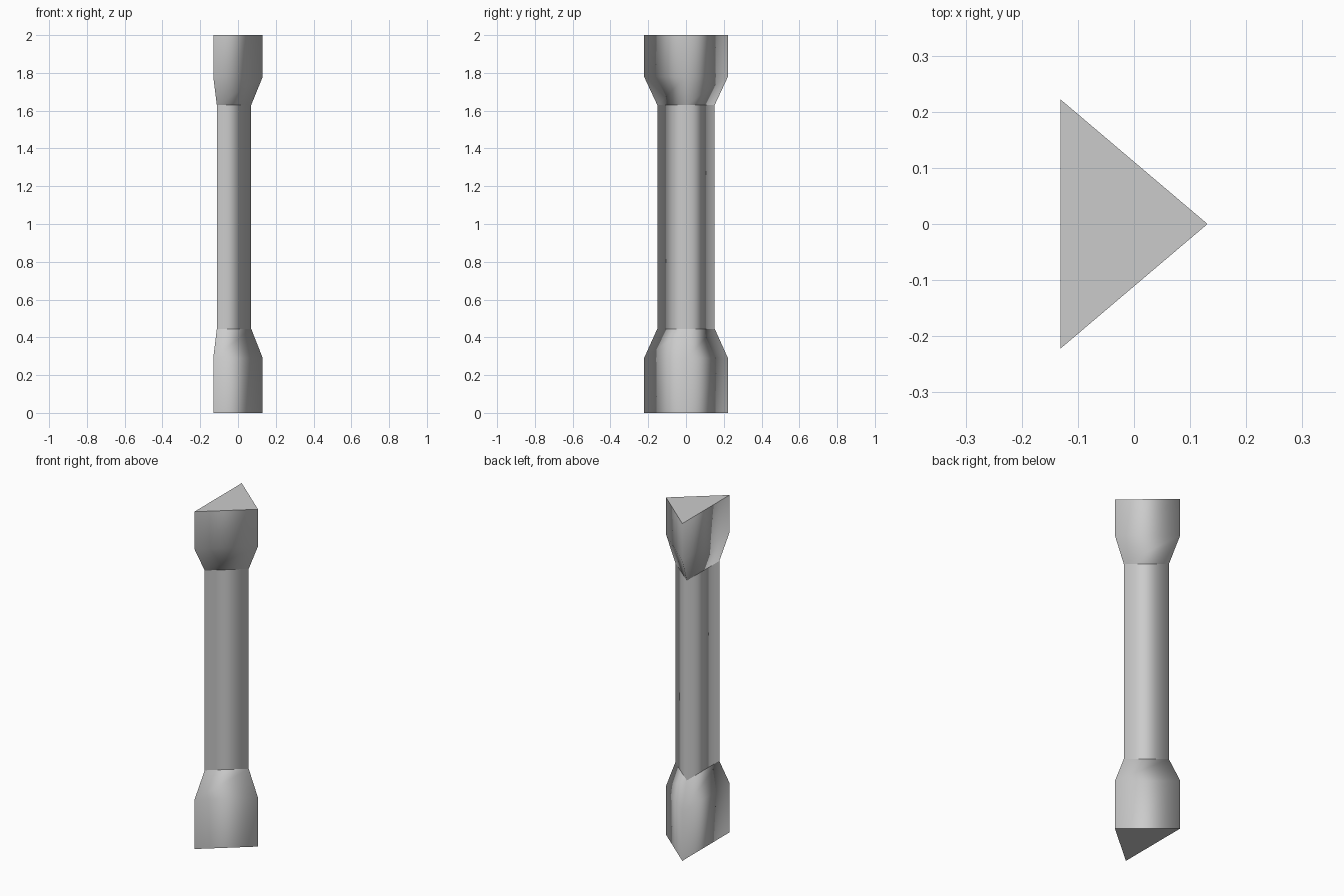
import bpy
import bmesh

default_cube = bpy.data.objects.get("Cube")
if default_cube:
    bpy.data.objects.remove(default_cube, do_unlink=True)

grey = bpy.data.materials.new("plain_grey")
grey.use_nodes = True
colour = (0.6, 0.6, 0.6, 1)
grey.diffuse_color = colour
grey.node_tree.nodes["Principled BSDF"].inputs["Base Color"].default_value = colour

# Triangular cross-sections: (flat side x, apex x, half width in y)
WIDE = (-0.131, 0.131, 0.222)
SLIM = (-0.112, 0.070, 0.152)


def triangular_column(name, sections):
    """Loft triangles through (height, section) pairs: smooth sides, flat caps."""
    bm = bmesh.new()
    rings = []
    for z, (flat_x, apex_x, half) in sections:
        corners = ((flat_x, -half), (apex_x, 0), (flat_x, half))
        rings.append([bm.verts.new((x, y, z)) for x, y in corners])
    for low, high in zip(rings, rings[1:]):
        for i in range(3):
            j = (i + 1) % 3
            side = bm.faces.new((low[i], low[j], high[j], high[i]))
            side.smooth = True
    bm.faces.new(rings[0][::-1])
    bm.faces.new(rings[-1])
    mesh = bpy.data.meshes.new(name)
    bm.to_mesh(mesh)
    bm.free()
    mesh.materials.append(grey)
    obj = bpy.data.objects.new(name, mesh)
    bpy.context.collection.objects.link(obj)
    return obj


# Flared base, slim shaft and flared head
triangular_column("base", [(0, WIDE), (0.29, WIDE), (0.445, SLIM)])
triangular_column("shaft", [(0.445, SLIM), (1.63, SLIM)])
triangular_column("head", [(1.63, SLIM), (1.78, WIDE), (2, WIDE)])
